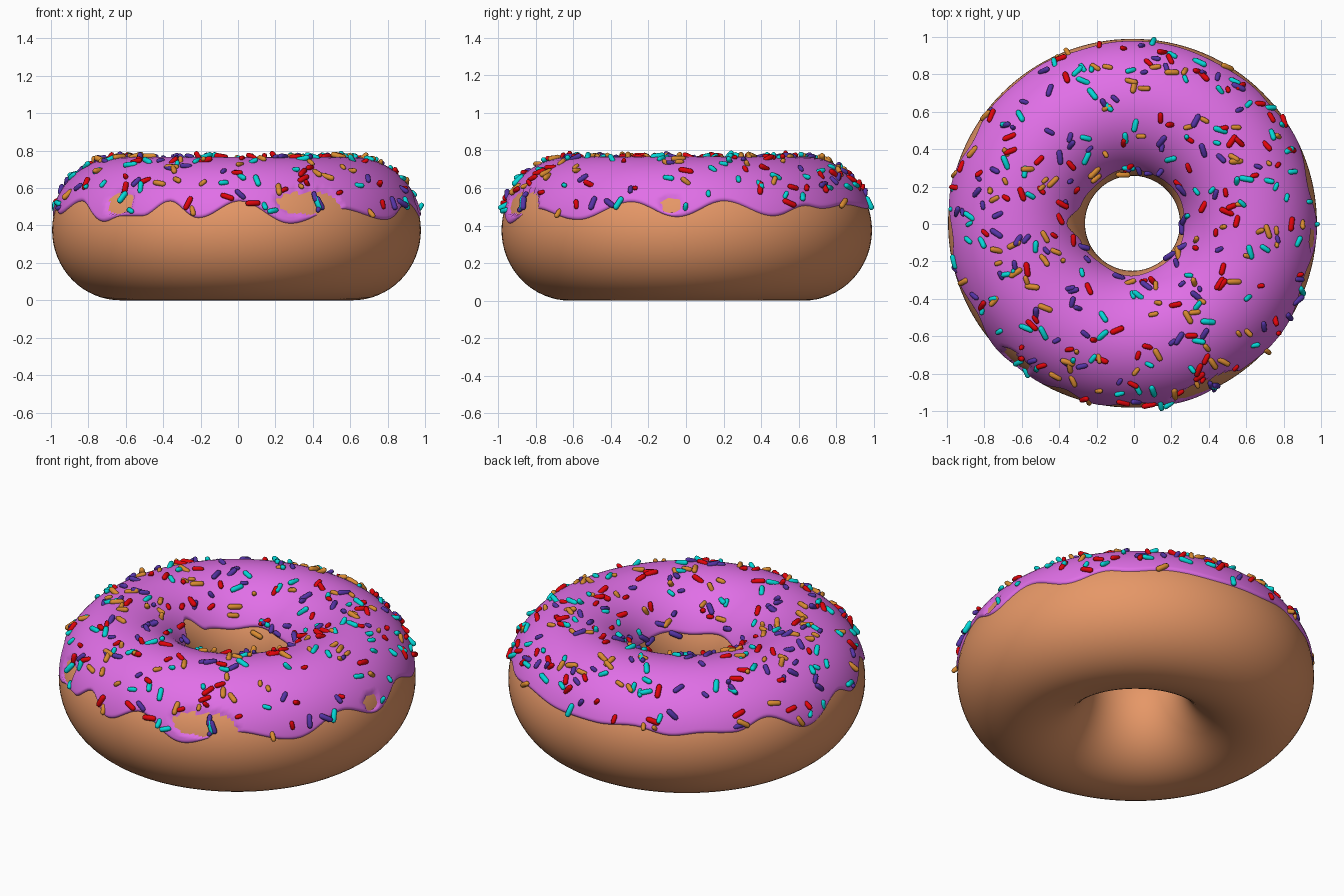
import bpy, bmesh, math, random
from mathutils import Vector, Matrix

if "Cube" in bpy.data.objects:
    bpy.data.objects.remove(bpy.data.objects["Cube"])

random.seed(11)
CX, CY, CZ = -0.008, 0.004, 0.375      # ring centre
R, A, B = 0.62, 0.366, 0.375           # ring radius, tube half-width, tube half-height


def material(name, rgb):
    m = bpy.data.materials.new(name)
    m.diffuse_color = (*rgb, 1)
    m.use_nodes = True
    m.node_tree.nodes["Principled BSDF"].inputs["Base Color"].default_value = m.diffuse_color
    return m


dough_mat = material("baked dough", (0.79, 0.31, 0.135))
icing_mat = material("pink purple icing", (0.75, 0.16, 0.80))
sprinkle_mats = {
    "red": material("red sprinkle", (0.75, 0.001, 0.003)),
    "teal": material("teal sprinkle", (0.001, 0.68, 0.68)),
    "purple": material("purple sprinkle", (0.09, 0.034, 0.38)),
    "orange": material("orange sprinkle", (0.70, 0.26, 0.03)),
}


def surface(ang, phi, off=0.0):
    """Point on the dough ring, pushed out along the tube by off."""
    r = R + (A + off) * math.cos(phi)
    return Vector((CX + r * math.cos(ang), CY + r * math.sin(ang),
                   CZ + (B + off) * math.sin(phi)))


def finish(bm, name, mat):
    me = bpy.data.meshes.new(name)
    bm.to_mesh(me)
    bm.free()
    for p in me.polygons:
        p.use_smooth = True
    me.materials.append(mat)
    ob = bpy.data.objects.new(name, me)
    bpy.context.collection.objects.link(ob)
    return ob


# Heights of the wavy icing edge around the ring: (degrees, z)
OUTER = [(-175, .52), (-165, .46), (-150, .53), (-136, .42), (-129, .45), (-121, .45),
         (-112, .53), (-102, .44), (-89, .53), (-73, .41), (-56, .49), (-36, .43),
         (-18, .525), (-3, .445), (12, .53), (28, .45), (41, .505), (48, .49), (61, .51),
         (80, .49), (94, .49), (107, .51), (120, .475), (130, .49), (141, .48),
         (152, .53), (168, .42)]
INNER = [(-160, .55), (-125, .51), (-95, .53), (-60, .51), (-30, .53),
         (0, .52), (35, .54), (70, .53), (100, .55), (130, .53), (160, .55), (-180 + 365, .63)]
INNER[-1] = (180, .63)


def edge_height(keys, deg):
    ring = [(keys[-1][0] - 360, keys[-1][1])] + keys + [(keys[0][0] + 360, keys[0][1])]
    for (a0, z0), (a1, z1) in zip(ring, ring[1:]):
        if a0 <= deg <= a1:
            t = (deg - a0) / (a1 - a0)
            return z0 + (z1 - z0) * (0.5 - 0.5 * math.cos(math.pi * t))


def edge_angles(deg):
    lo = math.asin((edge_height(OUTER, deg) - CZ) / B)
    hi = math.pi - math.asin((edge_height(INNER, deg) - CZ) / B)
    return lo, hi


# Thin spots where the dough shows through: degrees, z, half-widths
THIN = [(-130.5, .52, 5, .055), (-66, .52, 10.5, .06), (-5, .51, 3.2, .04)]


def icing_offset(deg, phi):
    off = 0.009 + 0.008 * max(0, math.sin(phi))
    if phi < 1.5:
        z = CZ + B * math.sin(phi)
        for a, zc, wa, wz in THIN:
            q = (abs(deg - a) / wa) ** 3 + (abs(z - zc) / wz) ** 3
            q += 0.2 * math.sin(deg * 1.3 + z * 90)
            off -= min(0.018, 0.06 * max(0, 1.25 - q))
    return off


# Dough ring
bpy.ops.mesh.primitive_torus_add(major_radius=R, minor_radius=A, major_segments=128,
                                 minor_segments=64, location=(CX, CY, CZ))
dough = bpy.context.object
dough.name = "dough_ring"
dough.scale.z = B / A
dough.data.materials.append(dough_mat)
bpy.ops.object.shade_smooth()

# Icing shell, its rims curling into the dough
bm = bmesh.new()
SEG, ROWS = 300, 44
grid = []
for i in range(SEG):
    deg = -180 + 360 * i / SEG
    lo, hi = edge_angles(deg)
    column = []
    for j in range(ROWS + 1):
        t = 0.5 - 0.5 * math.cos(math.pi * j / ROWS)
        phi = lo + (hi - lo) * t
        rim = min(t, 1 - t) * (hi - lo) * A
        off = -0.004 + (icing_offset(deg, phi) + 0.004) * math.sqrt(min(1, rim / 0.012))
        column.append(bm.verts.new(surface(math.radians(deg), phi, off)))
    grid.append(column)
for i in range(SEG):
    a, b = grid[i], grid[(i + 1) % SEG]
    for j in range(ROWS):
        bm.faces.new((a[j], b[j], b[j + 1], a[j + 1]))
bmesh.ops.recalc_face_normals(bm, faces=bm.faces)
finish(bm, "icing", icing_mat)


def add_capsule(bm, matrix, length, radius, sides=8):
    """Rounded rod along its local x axis."""
    h = length / 2
    profile = [(-h + radius * 0.3, radius * 0.71), (-h + radius, radius),
               (h - radius, radius), (h - radius * 0.3, radius * 0.71)]
    rings = [[bm.verts.new(matrix @ Vector((x, r * math.cos(k * math.tau / sides),
                                            r * math.sin(k * math.tau / sides))))
              for k in range(sides)] for x, r in profile]
    tips = [bm.verts.new(matrix @ Vector((x, 0, 0))) for x in (-h, h)]
    for k in range(sides):
        n = (k + 1) % sides
        for p, q in zip(rings, rings[1:]):
            bm.faces.new((p[k], q[k], q[n], p[n]))
        bm.faces.new((tips[0], rings[0][k], rings[0][n]))
        bm.faces.new((tips[1], rings[-1][n], rings[-1][k]))


def add_sprinkle(bm, ang, phi, turn, tilt, size):
    """Capsule lying on the icing at the given place, turned and tilted."""
    normal = Vector((math.cos(phi) * math.cos(ang), math.cos(phi) * math.sin(ang),
                     math.sin(phi)))
    around = Vector((-math.sin(ang), math.cos(ang), 0))
    flat = around * math.cos(turn) + normal.cross(around) * math.sin(turn)
    axis = flat * math.cos(tilt) + normal * math.sin(tilt)
    side = normal.cross(axis).normalized()
    rot = Matrix((axis, side, axis.cross(side))).transposed().to_4x4()
    pos = surface(ang, phi, 0.016 + 0.005 * math.sin(phi))
    if Vector((pos.x, pos.y)).length > 0.985:
        pos -= normal * 0.008
    add_capsule(bm, Matrix.Translation(pos) @ rot, 0.078 * size, 0.0085 + 0.0065 * size)


# Large sprinkles seen from above (x, y), the rest are scattered
LARGE = {
    "red": [(-.39, .87), (-.75, .57), (.83, .57), (.83, 0), (.46, -.32), (-.09, -.57),
            (-.27, -.95), (.08, -.97), (.34, -.77), (.52, .44), (-.6, .16), (-.8, -.43)],
    "teal": [(-.26, .36), (-.57, -.55), (-.95, -.2), (.9, -.36), (.42, -.86), (.1, -.88),
             (.46, .5), (-.6, .57), (.6, .24), (.62, -.15), (-.22, .69), (.1, .96)],
    "purple": [(-.73, -.05), (.24, -.61), (.27, -.02), (.45, -.89), (.2, -.18), (.55, .72),
               (-.4, .36), (.15, .45), (.33, .55), (.87, -.52)],
    "orange": [(.5, .84), (-.35, -.73), (-.64, -.11), (-.63, -.26), (.29, -.5), (-.78, .57),
               (.2, .8), (0, .73), (-.06, .27), (.71, -.04)],
}
for colour, mat in sprinkle_mats.items():
    bm = bmesh.new()
    for x, y in LARGE[colour]:
        r = math.hypot(x - CX, y - CY)
        phi = math.acos(max(-0.93, min(0.93, (r - R) / A)))
        add_sprinkle(bm, math.atan2(y - CY, x - CX), phi, random.uniform(0, math.tau), 0.1, 1.05)
    count = 0
    while count < 76:
        deg = random.uniform(-180, 180)
        lo, hi = edge_angles(deg)
        phi = random.uniform(lo + 0.03, hi - 0.05)
        # even spread by area, a little denser on top
        if random.random() > (R + A * math.cos(phi)) / (R + A) * (0.5 + 0.5 * math.sin(phi)):
            continue
        add_sprinkle(bm, math.radians(deg), phi, random.uniform(0, math.tau),
                     random.gauss(0, 0.45), random.uniform(0.55, 1.1))
        count += 1
    bmesh.ops.recalc_face_normals(bm, faces=bm.faces)
    finish(bm, colour + "_sprinkles", mat)
